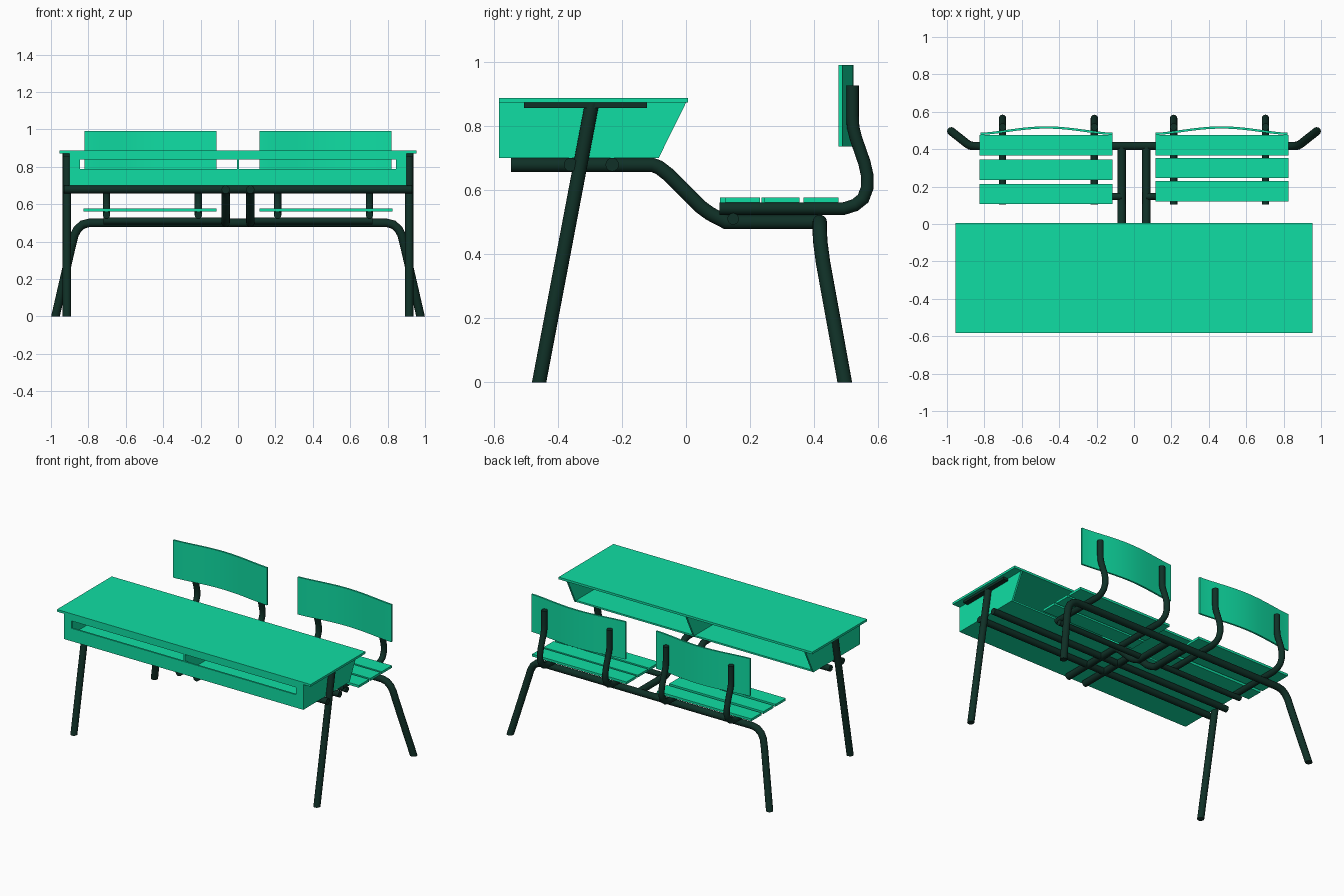
import bpy, bmesh, math
from mathutils import Vector

if "Cube" in bpy.data.objects:
    bpy.data.objects.remove(bpy.data.objects["Cube"])


def material(name, rgb):
    m = bpy.data.materials.new(name)
    m.diffuse_color = (*rgb, 1)
    m.use_nodes = True
    m.node_tree.nodes["Principled BSDF"].inputs["Base Color"].default_value = m.diffuse_color
    return m


GREEN = material("green_board", (0.005, 0.73, 0.37))
DARK = material("dark_steel", (0.005, 0.03, 0.02))


def finish(name, bm, mat, mirror=False, smooth=False):
    bmesh.ops.recalc_face_normals(bm, faces=bm.faces[:])
    me = bpy.data.meshes.new(name)
    bm.to_mesh(me)
    bm.free()
    me.materials.append(mat)
    ob = bpy.data.objects.new(name, me)
    bpy.context.collection.objects.link(ob)
    if smooth:
        bpy.ops.object.select_all(action='DESELECT')
        ob.select_set(True)
        bpy.context.view_layer.objects.active = ob
        bpy.ops.object.shade_smooth_by_angle(angle=math.radians(40))
    if mirror:
        ob.modifiers.new("mirror", 'MIRROR').use_mirror_merge = False
    return ob


def box(name, lo, hi, mat=GREEN, mirror=False):
    bm = bmesh.new()
    bmesh.ops.create_cube(bm, size=1)
    for v in bm.verts:
        v.co = [(a + b) / 2 + c * (b - a) for a, b, c in zip(lo, hi, v.co)]
    return finish(name, bm, mat, mirror)


def board(name, yz, x0, x1, mirror=False):
    """Flat y-z outline extruded along x."""
    bm = bmesh.new()
    f = bm.faces.new([bm.verts.new((x0, y, z)) for y, z in yz])
    ext = bmesh.ops.extrude_face_region(bm, geom=[f], use_keep_orig=True)["geom"]
    for v in ext:
        if isinstance(v, bmesh.types.BMVert):
            v.co.x = x1
    return finish(name, bm, GREEN, mirror)


def tube(name, pts, r, mirror=False, cut_start=None, cut_end=None, n=16):
    """Mitred round tube along a path; cut_* override the end plane normals."""
    pts = [Vector(p) for p in pts]
    dirs = [(b - a).normalized() for a, b in zip(pts, pts[1:])]
    normals = [dirs[0]] + [(a + b).normalized() for a, b in zip(dirs, dirs[1:])] + [dirs[-1]]
    if cut_start:
        normals[0] = Vector(cut_start)
    if cut_end:
        normals[-1] = Vector(cut_end)
    u = dirs[0].orthogonal().normalized()
    w = dirs[0].cross(u)
    ring = [pts[0] + r * (math.cos(t) * u + math.sin(t) * w)
            for t in (2 * math.pi * k / n for k in range(n))]
    bm = bmesh.new()
    prev = None
    for i, (p, nrm) in enumerate(zip(pts, normals)):
        d = dirs[max(i - 1, 0)]
        ring = [q + d * ((p - q).dot(nrm) / d.dot(nrm)) for q in ring]
        vs = [bm.verts.new(q) for q in ring]
        if prev:
            for k in range(n):
                bm.faces.new((prev[k], prev[k - 1], vs[k - 1], vs[k]))
        else:
            bm.faces.new(vs)
        prev = vs
    bm.faces.new(prev)
    return finish(name, bm, DARK, mirror, smooth=True)


UP = (0, 0, 1)

# Desk top and open-backed book box
box("desk_top", (-0.955, -0.583, 0.872), (0.955, 0.006, 0.887))
box("box_floor", (-0.9, -0.58, 0.70), (0.9, -0.087, 0.711))
side = [(-0.58, 0.70), (-0.085, 0.70), (0.0, 0.872), (-0.58, 0.872)]
board("box_side", side, 0.888, 0.9, mirror=True)
board("box_divider", side, -0.006, 0.006)

# Front panel with a long slot
bm = bmesh.new()
loops = []
for x, z0, z1 in ((0.9, 0.70, 0.872), (0.845, 0.788, 0.838)):
    loops.append([bm.verts.new((a, -0.583, b)) for a, b in ((-x, z0), (x, z0), (x, z1), (-x, z1))])
out, inn = loops
for k in range(4):
    bm.faces.new((out[k - 1], out[k], inn[k], inn[k - 1]))
for f in bmesh.ops.extrude_face_region(bm, geom=bm.faces[:], use_keep_orig=True)["geom"]:
    if isinstance(f, bmesh.types.BMVert):
        f.co.y += 0.012
finish("front_panel", bm, GREEN)

# Front legs with flat brackets and cross bars under the desk
tube("front_leg", [(0.915, -0.458, 0), (0.915, -0.293, 0.87)], 0.022, True, UP, UP)
box("top_bracket", (0.895, -0.505, 0.856), (0.935, -0.122, 0.872), DARK, True)
for y in (-0.36, -0.23):
    tube("desk_cross_bar", [(-0.93, y, 0.679), (0.93, y, 0.679)], 0.021)

# Central rails joining desk and seats
tube("centre_rail", [(0.066, y, z) for y, z in (
    (-0.545, 0.678), (-0.105, 0.678), (-0.085, 0.671), (-0.055, 0.648),
    (0.045, 0.548), (0.075, 0.526), (0.125, 0.50), (0.42, 0.50))], 0.022, True)

# Rear bar bending into both rear legs
half = [(0.795, 0.417, 0.50), (0.83, 0.417, 0.491), (0.858, 0.417, 0.467),
        (0.875, 0.419, 0.435), (0.89, 0.427, 0.375), (0.976, 0.495, 0)]
tube("rear_leg_frame", [(-x, y, z) for x, y, z in half[::-1]] + half, 0.0225, False, UP, UP)
tube("seat_cross_bar", [(0.066, 0.147, 0.51), (0.72, 0.147, 0.51)], 0.018, True)

# Bent supports carrying seat and backrest
for x in (0.212, 0.703):
    tube("seat_support", [(x, y, z) for y, z in (
        (0.105, 0.542), (0.492, 0.542), (0.527, 0.553), (0.552, 0.573), (0.565, 0.607),
        (0.565, 0.645), (0.556, 0.685), (0.53, 0.76), (0.521, 0.795), (0.519, 0.83),
        (0.519, 0.926))], 0.0195, True)

# Seat slats, spaced slightly differently left and right
for s, rows in ((-1, (0.106, 0.236, 0.367)), (1, (0.121, 0.245, 0.367))):
    a, b = sorted((s * 0.115, s * 0.825))
    for y in rows:
        box("seat_slat", (a, y, 0.561), (b, y + 0.109, 0.577))

# Curved backrests
bm = bmesh.new()
N = 24
rows = []
for i in range(N + 1):
    t = i / N
    x = 0.115 + 0.707 * t
    y = 0.476 + 0.034 * math.sin(math.pi * t) ** 1.5
    rows.append([bm.verts.new(c) for c in (
        (x, y, 0.735), (x, y + 0.012, 0.735), (x, y + 0.012, 0.99), (x, y, 0.99))])
for a, b in zip(rows, rows[1:]):
    for k in range(4):
        bm.faces.new((a[k - 1], a[k], b[k], b[k - 1]))
bm.faces.new(rows[0])
bm.faces.new(rows[-1])
finish("backrest", bm, GREEN, mirror=True, smooth=True)
